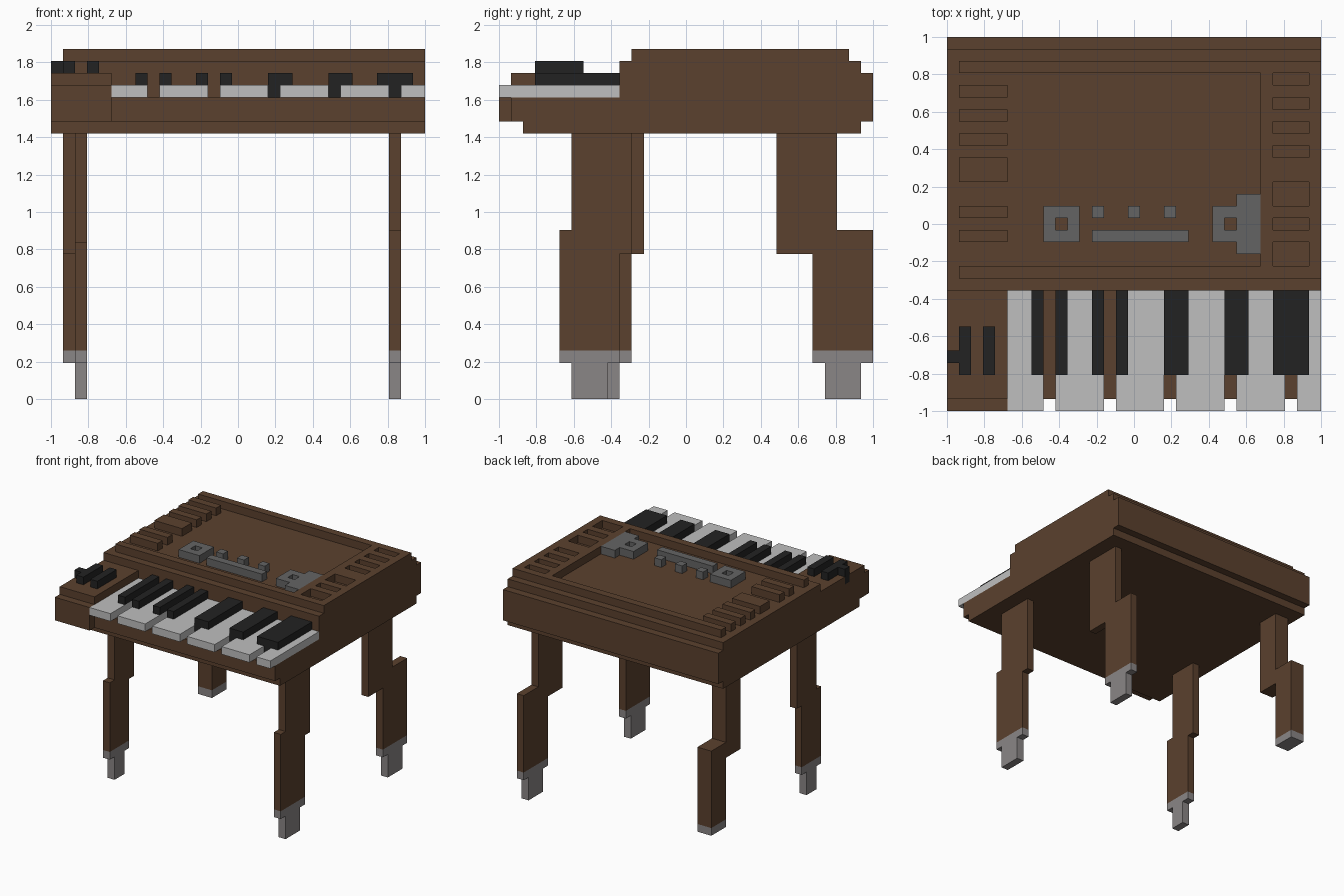
import bpy, bmesh

if "Cube" in bpy.data.objects:
    bpy.data.objects.remove(bpy.data.objects["Cube"], do_unlink=True)

U = 2 / 31  # one block of the build grid


def material(name, hex_colour):
    rgb = [int(hex_colour[i:i + 2], 16) / 255 for i in (0, 2, 4)]
    lin = [c / 12.92 if c < 0.04045 else ((c + 0.055) / 1.055) ** 2.4 for c in rgb]
    m = bpy.data.materials.new(name)
    m.use_nodes = True
    m.diffuse_color = (*lin, 1)
    m.node_tree.nodes["Principled BSDF"].inputs["Base Color"].default_value = (*lin, 1)
    return m


BROWN = material("brown wood", "5b412e")
WHITE = material("key white", "bfbfbf")
BLACK = material("key black", "222222")
GREY = material("control grey", "646464")
METAL = material("foot grey", "8a8686")


def finish(name, bm, mat):
    bmesh.ops.recalc_face_normals(bm, faces=bm.faces)
    mesh = bpy.data.meshes.new(name)
    bm.to_mesh(mesh)
    bm.free()
    mesh.materials.append(mat)
    ob = bpy.data.objects.new(name, mesh)
    bpy.context.collection.objects.link(ob)
    return ob


def blocks(name, mat, boxes):
    """One object made of boxes (x0, x1, y0, y1, z0, z1) in grid units."""
    bm = bmesh.new()
    for x0, x1, y0, y1, z0, z1 in boxes:
        for v in bmesh.ops.create_cube(bm, size=1)["verts"]:
            v.co = ((x1 if v.co.x > 0 else x0) * U - 1,
                    (y1 if v.co.y > 0 else y0) * U - 1,
                    (z1 if v.co.z > 0 else z0) * U)
    return finish(name, bm, mat)


# Main case: stepped side profile drawn across the full width
profile = [(2, 22), (30, 22), (30, 23), (31, 23), (31, 27), (30, 27), (30, 28),
           (10, 28), (10, 25), (1, 25), (1, 23), (2, 23)]
bm = bmesh.new()
face = bm.faces.new([bm.verts.new((-1, y * U - 1, z * U)) for y, z in profile])
ext = bmesh.ops.extrude_face_region(bm, geom=[face])["geom"]
bmesh.ops.translate(bm, vec=(2, 0, 0),
                    verts=[g for g in ext if isinstance(g, bmesh.types.BMVert)])
finish("case", bm, BROWN)

# Raised rim around the top deck, open on one side
blocks("deck_rim", BROWN, [(1, 31, 28, 29, 28, 29), (1, 31, 11, 12, 28, 29),
                           (26, 27, 12, 28, 28, 29), (30, 31, 12, 28, 28, 29)])

# Slats: free bars on one side, bars between slots on the other
slats = [(14, 15), (16, 17), (19, 21), (22, 23), (24, 25), (26, 27)]
blocks("deck_bars", BROWN, [(1, 5, a, b, 28, 29) for a, b in slats])
blocks("slot_dividers", BROWN, [(27, 30, a, b, 28, 29) for a, b in slats])


# Deck controls
def ring(x, y):
    """Square 3 x 3 frame with an open middle."""
    return [(x, x + 3, y, y + 1, 28, 29), (x, x + 3, y + 2, y + 3, 28, 29),
            (x, x + 1, y + 1, y + 2, 28, 29), (x + 2, x + 3, y + 1, y + 2, 28, 29)]


blocks("dial_frame", GREY, ring(8, 14))
blocks("switch_frame", GREY, ring(22, 14) + [(24, 26, 13, 18, 28, 29)])
blocks("slider_bar", GREY, [(12, 20, 14, 15, 28, 29)])
for i, x in enumerate((12, 15, 18)):
    blocks(f"deck_knob_{i + 1}", GREY, [(x, x + 1, 16, 17, 28, 29)])

# Control box beside the keys, notched for the side lever
blocks("control_box", BROWN, [(0, 5, 0, 1, 23, 25), (0, 5, 0, 10, 25, 26),
                              (1, 5, 1, 10, 26, 27), (0, 1, 1, 4, 26, 27),
                              (0, 1, 5, 10, 26, 27)])
blocks("side_lever", BLACK, [(1, 2, 3, 7, 27, 28), (0, 1, 4, 5, 26, 28)])
blocks("slide_lever", BLACK, [(3, 4, 3, 7, 27, 28)])

# White keys
for i, (a, b) in enumerate([(5, 8), (9, 13), (14, 18), (19, 23), (24, 28), (29, 31)]):
    blocks(f"white_key_{i + 1}", WHITE, [(a, b, 0, 10, 25, 26)])

# Black keys, some with a tongue filling the gap between white keys
black_keys = [(7, 8, None), (9, 10, None), (12, 13, None), (14, 15, None),
              (18, 20, 18), (23, 25, 23), (27, 30, 28)]
for i, (a, b, gap) in enumerate(black_keys):
    parts = [(a, b, 3, 10, 26, 27)]
    if gap is not None:
        parts.append((gap, gap + 1, 3, 10, 25, 26))
    blocks(f"black_key_{i + 1}", BLACK, parts)


# Legs: upper post, offset lower post, metal cap and narrow foot
def leg(name, x, upper, lower, step, foot):
    blocks(name, BROWN, [(*x, *upper, 12, 22), (*x, *lower, 4, step)])
    shoe = [(*x, *lower, 3, 4)]
    if foot:
        shoe.append((*x, *foot, 0, 3))
    blocks(name + "_foot", METAL, shoe)


leg("front_right_leg", (28, 29), (6, 11), (5, 10), 14, (6, 9))
leg("back_right_leg", (28, 29), (23, 28), (26, 31), 14, (27, 30))
leg("front_left_leg", (2, 3), (8, 12), (7, 11), 13, (8, 10))
leg("back_left_leg", (1, 3), (25, 28), (28, 31), 14, None)
